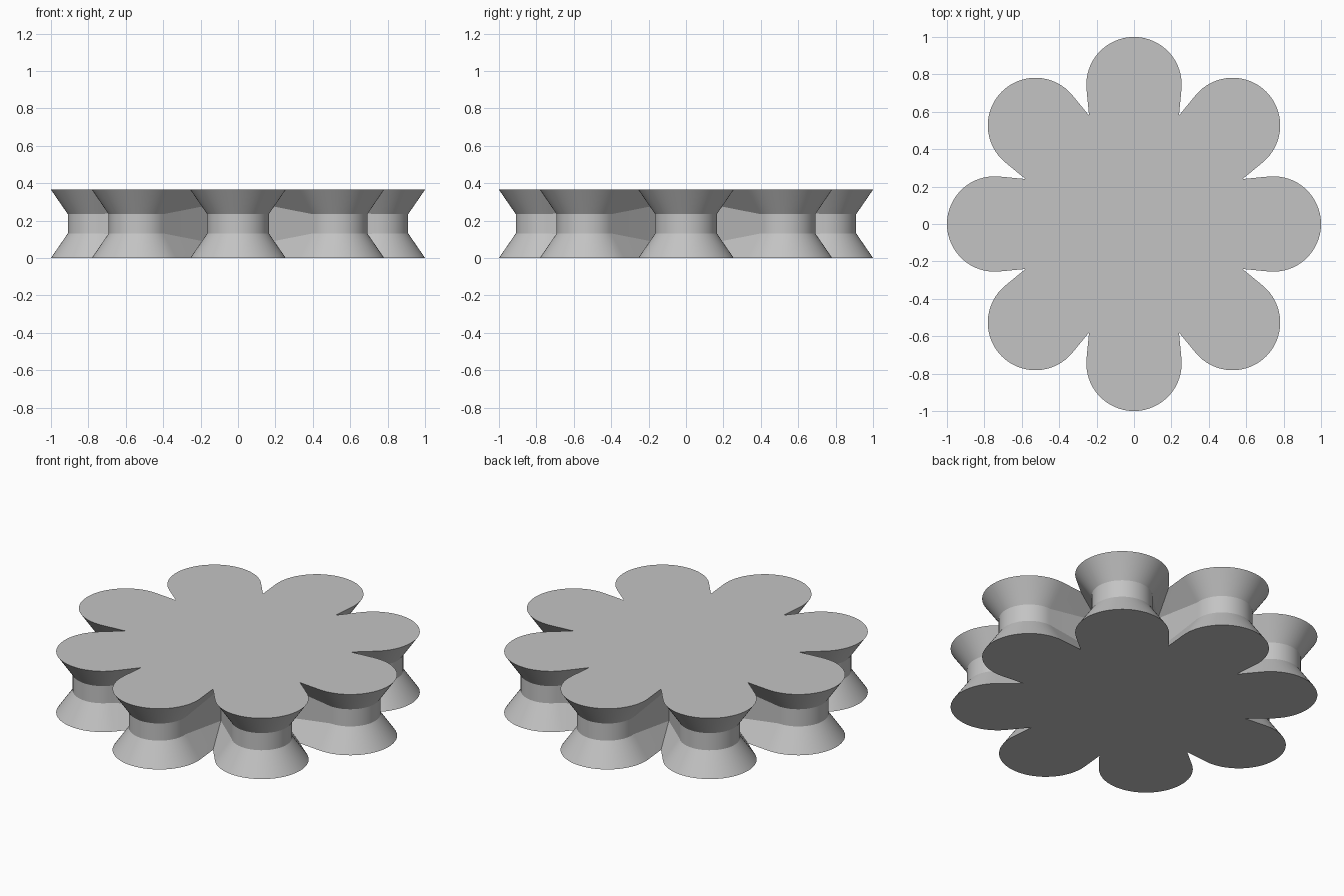
import bpy, bmesh
from math import sin, cos, pi, radians
from mathutils import Matrix, Vector

if "Cube" in bpy.data.objects:
    bpy.data.objects.remove(bpy.data.objects["Cube"])

PETALS, STEPS = 8, 32
CENTRE, RIM, NECK = 0.745, 0.255, 0.165
HEIGHT, NECK_LOW, NECK_HIGH = 0.365, 0.131, 0.234
VALLEY_RIM = 0.628                      # radius where neighbouring petals meet
VALLEY_NECK = NECK / sin(pi / PETALS)   # same at the waist
VALLEY_RISE = 0.046                     # waist widens towards the valley
START = radians(-5.7)                   # arc begins at the tangent point


def outline(bm, radius, valley, z, valley_z):
    """One closed ring of vertices around all petals."""
    ring = []
    for i in range(PETALS):
        turn = Matrix.Rotation(2 * pi * i / PETALS, 3, 'Z')
        half = pi / PETALS
        points = [Vector((valley * cos(half), -valley * sin(half), valley_z))]
        for s in range(STEPS + 1):
            a = -pi / 2 + START + (pi - 2 * START) * s / STEPS
            # sweep from one flank of the petal over its tip to the other
            points.append(Vector((CENTRE + radius * cos(a), radius * sin(a), z)))
        ring += [bm.verts.new(turn @ p) for p in points]
    return ring


# Material
grey = bpy.data.materials.new("plain grey")
grey.use_nodes = True
colour = (0.55, 0.55, 0.55, 1)
grey.diffuse_color = colour
grey.node_tree.nodes["Principled BSDF"].inputs["Base Color"].default_value = colour

# Flower body: flared rims above and below a narrow waist
bm = bmesh.new()
rings = [
    outline(bm, RIM, VALLEY_RIM, 0, 0),
    outline(bm, NECK, VALLEY_NECK, NECK_LOW, NECK_LOW - VALLEY_RISE),
    outline(bm, NECK, VALLEY_NECK, NECK_HIGH, NECK_HIGH + VALLEY_RISE),
    outline(bm, RIM, VALLEY_RIM, HEIGHT, HEIGHT),
]
for low, high in zip(rings, rings[1:]):
    for i in range(len(low)):
        j = (i + 1) % len(low)
        bm.faces.new((low[i], low[j], high[j], high[i]))

# Flat caps
bm.faces.new(rings[-1])
bm.faces.new(rings[0][::-1])
bmesh.ops.recalc_face_normals(bm, faces=bm.faces)

mesh = bpy.data.meshes.new("flower_knob")
bm.to_mesh(mesh)
bm.free()
mesh.materials.append(grey)
knob = bpy.data.objects.new("flower_knob", mesh)
bpy.context.collection.objects.link(knob)

bpy.ops.object.select_all(action='DESELECT')
knob.select_set(True)
bpy.context.view_layer.objects.active = knob
bpy.ops.object.shade_smooth_by_angle(angle=radians(22))
